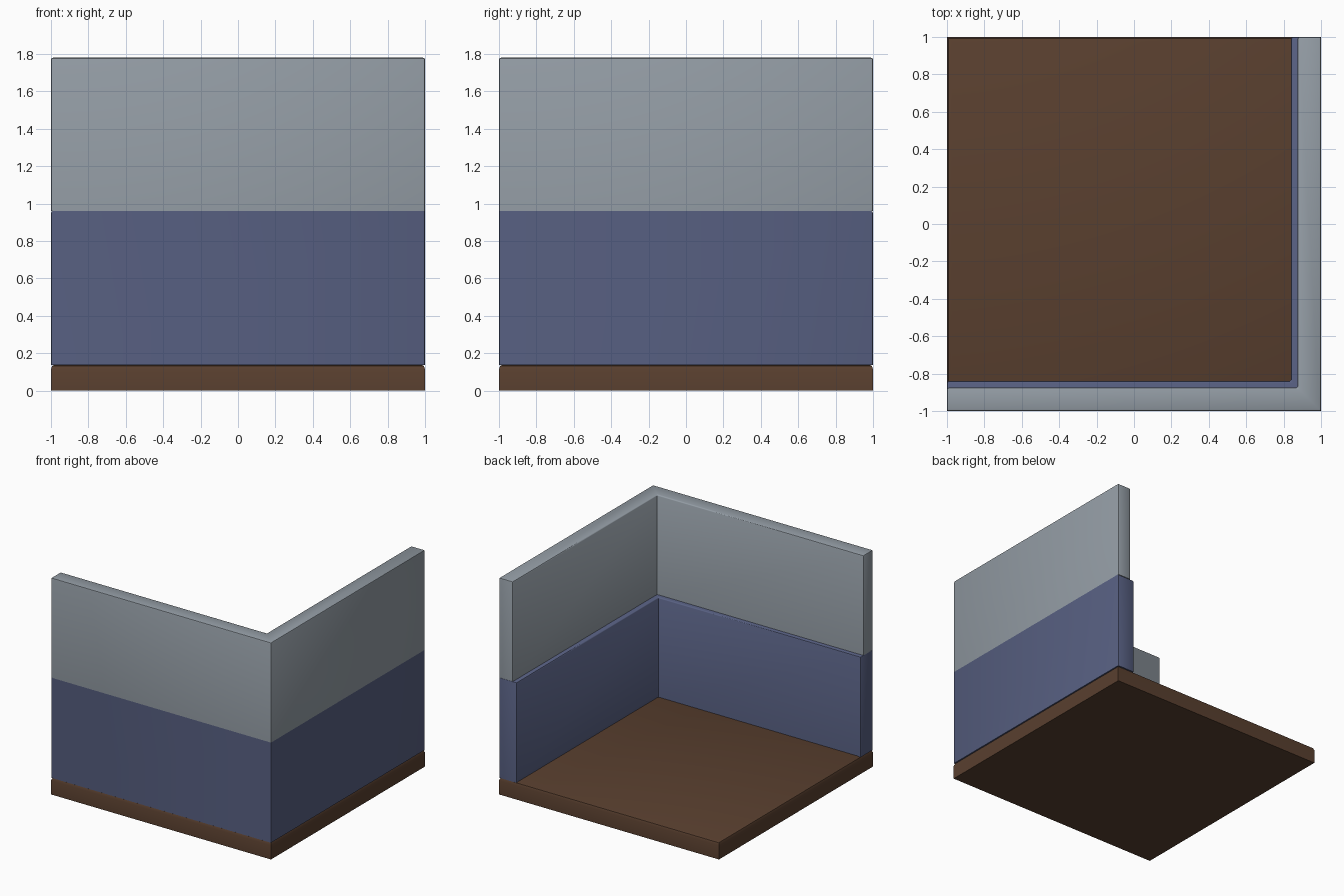
import bpy
import bmesh

if "Cube" in bpy.data.objects:
    bpy.data.objects.remove(bpy.data.objects["Cube"])


def material(name, rgb):
    mat = bpy.data.materials.new(name)
    mat.diffuse_color = (*rgb, 1)
    mat.use_nodes = True
    mat.node_tree.nodes["Principled BSDF"].inputs["Base Color"].default_value = mat.diffuse_color
    return mat


def prism(name, outline, z0, z1, mat, bevel, pick):
    """Extrude a plan outline from z0 to z1 and round the edges chosen by pick."""
    bm = bmesh.new()
    base = bm.faces.new([bm.verts.new((x, y, z0)) for x, y in outline])
    top = bmesh.ops.extrude_face_region(bm, geom=[base], use_keep_orig=True)
    for v in top["geom"]:
        if isinstance(v, bmesh.types.BMVert):
            v.co.z = z1
    bmesh.ops.recalc_face_normals(bm, faces=bm.faces)
    edges = [e for e in bm.edges if pick(e.verts[0].co, e.verts[1].co, z1)]
    bmesh.ops.bevel(bm, geom=edges, offset=bevel, segments=2, profile=0.5,
                    affect='EDGES', clamp_overlap=True)
    mesh = bpy.data.meshes.new(name)
    bm.to_mesh(mesh)
    bm.free()
    obj = bpy.data.objects.new(name, mesh)
    bpy.context.collection.objects.link(obj)
    mesh.materials.append(mat)
    bpy.ops.object.select_all(action='DESELECT')
    bpy.context.view_layer.objects.active = obj
    obj.select_set(True)
    bpy.ops.object.shade_smooth_by_angle(angle=0.6)
    return obj


def corner_outline(t):
    """L-shaped plan: front wall along -y and right wall along +x, t thick."""
    return [(-1, -1), (1, -1), (1, 1), (1 - t, 1), (1 - t, -1 + t), (-1, -1 + t)]


def is_top(a, b, z):
    return abs(a.z - z) < 1e-4 and abs(b.z - z) < 1e-4


def is_vertical(a, b):
    return abs(a.z - b.z) > 0.1


def is_outer(a, b):
    return (a.x > 0.999 and b.x > 0.999) or (a.y < -0.999 and b.y < -0.999)


brown = material("floor_brown", (0.10, 0.050, 0.028))
blue = material("wainscot_blue", (0.095, 0.115, 0.22))
grey = material("wall_grey", (0.29, 0.33, 0.37))

# Floor slab with rounded top rim
prism("floor", [(-1, -1), (1, -1), (1, 1), (-1, 1)], 0, 0.14, brown, 0.025, is_top)

# Thicker lower wall, with a small ledge on the inside
prism("lower_wall", corner_outline(0.16), 0.137, 0.96, blue, 0.01,
      lambda a, b, z: is_vertical(a, b) or (is_top(a, b, z) and not is_outer(a, b)))

# Thinner upper wall, flush on the outside
prism("upper_wall", corner_outline(0.125), 0.96, 1.78, grey, 0.01,
      lambda a, b, z: is_vertical(a, b) or is_top(a, b, z))
